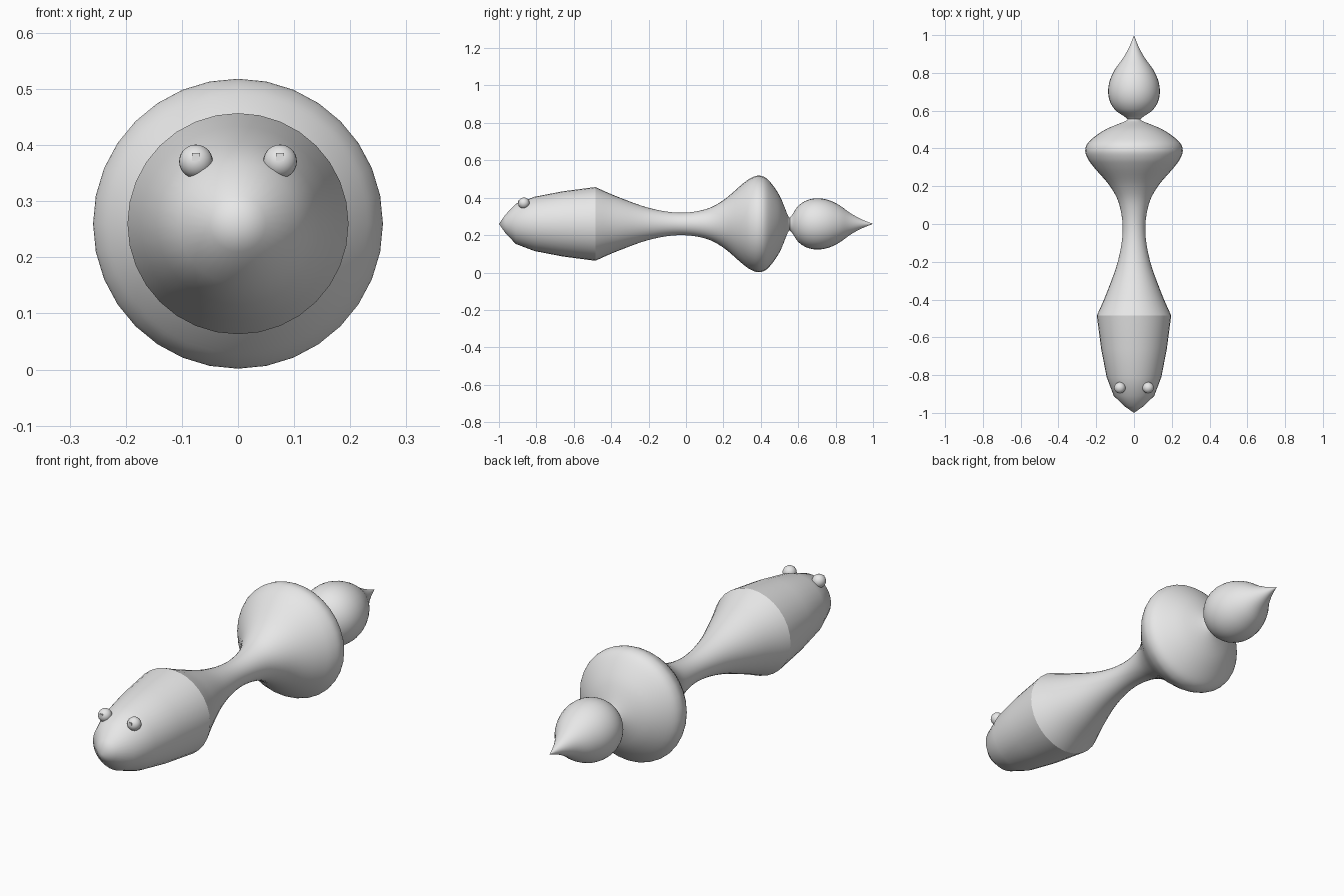
import bpy, bmesh, math
from mathutils import Vector, Matrix

if "Cube" in bpy.data.objects:
    bpy.data.objects.remove(bpy.data.objects["Cube"])

AXIS_Z = 0.26
SIDES = 32

grey = bpy.data.materials.new("light grey")
grey.diffuse_color = (0.8, 0.8, 0.8, 1)
grey.use_nodes = True
grey.node_tree.nodes["Principled BSDF"].inputs["Base Color"].default_value = grey.diffuse_color


def smooth_path(pts, steps):
    """Catmull-Rom curve through (y, radius) points."""
    p = [Vector(q) for q in pts]
    p = [2 * p[0] - p[1]] + p + [2 * p[-1] - p[-2]]
    out = []
    for a, b, c, d in zip(p, p[1:], p[2:], p[3:]):
        for i in range(steps):
            t = i / steps
            out.append(0.5 * (2 * b + (c - a) * t + (2 * a - 5 * b + 4 * c - d) * t * t
                              + (3 * b - a - 3 * c + d) * t ** 3))
    return out + [p[-2]]


def finish(name, bm, angle=60):
    bmesh.ops.recalc_face_normals(bm, faces=bm.faces)
    mesh = bpy.data.meshes.new(name)
    bm.to_mesh(mesh)
    bm.free()
    mesh.materials.append(grey)
    ob = bpy.data.objects.new(name, mesh)
    bpy.context.collection.objects.link(ob)
    bpy.ops.object.select_all(action='DESELECT')
    ob.select_set(True)
    bpy.context.view_layer.objects.active = ob
    bpy.ops.object.shade_smooth_by_angle(angle=math.radians(angle))
    return ob


def lathe(name, pts, steps=1):
    """Turn a (y, radius) profile around the long axis."""
    bm = bmesh.new()
    path = smooth_path(pts, steps)
    verts = [bm.verts.new((0, y, AXIS_Z + max(r, 0))) for y, r in path]
    edges = [bm.edges.new(e) for e in zip(verts, verts[1:])]
    bmesh.ops.spin(bm, geom=verts + edges, cent=(0, 0, AXIS_Z), axis=(0, 1, 0),
                   angle=2 * math.pi, steps=SIDES)
    bmesh.ops.remove_doubles(bm, verts=bm.verts, dist=0.0005)
    return finish(name, bm)


# Pointed head with coarse rings
lathe("head", [(-1, 0), (-0.965, 0.05), (-0.91, 0.107), (-0.81, 0.145),
               (-0.66, 0.174), (-0.485, 0.197)])

# Waisted neck flaring into the wide rear disc, pinched at the back
lathe("body", [(-0.485, 0.197), (-0.37, 0.147), (-0.2, 0.086), (-0.04, 0.06),
               (0.1, 0.077), (0.2, 0.127), (0.3, 0.212), (0.35, 0.247),
               (0.395, 0.258), (0.44, 0.235), (0.5, 0.152), (0.545, 0.045),
               (0.56, 0.035)], 5)

# Drop-shaped tail bulb
lathe("tail", [(0.555, 0.035), (0.57, 0.052), (0.6, 0.096), (0.645, 0.126), (0.7, 0.137),
               (0.76, 0.128), (0.82, 0.1), (0.88, 0.057), (0.94, 0.024), (1, 0)], 4)

# Eyes with small pupil blocks
for side, label in ((-1, "left"), (1, "right")):
    eye = Vector((side * 0.075, -0.867, 0.371))
    bm = bmesh.new()
    bmesh.ops.create_uvsphere(bm, u_segments=24, v_segments=14, radius=0.03,
                              matrix=Matrix.Translation(eye))
    finish(label + "_eye", bm)
    bm = bmesh.new()
    bmesh.ops.create_cube(bm, size=1, matrix=Matrix.Translation(eye + Vector((0, -0.027, 0.008)))
                          @ Matrix.Diagonal((0.014, 0.006, 0.014, 1)))
    finish(label + "_pupil", bm, 30)
